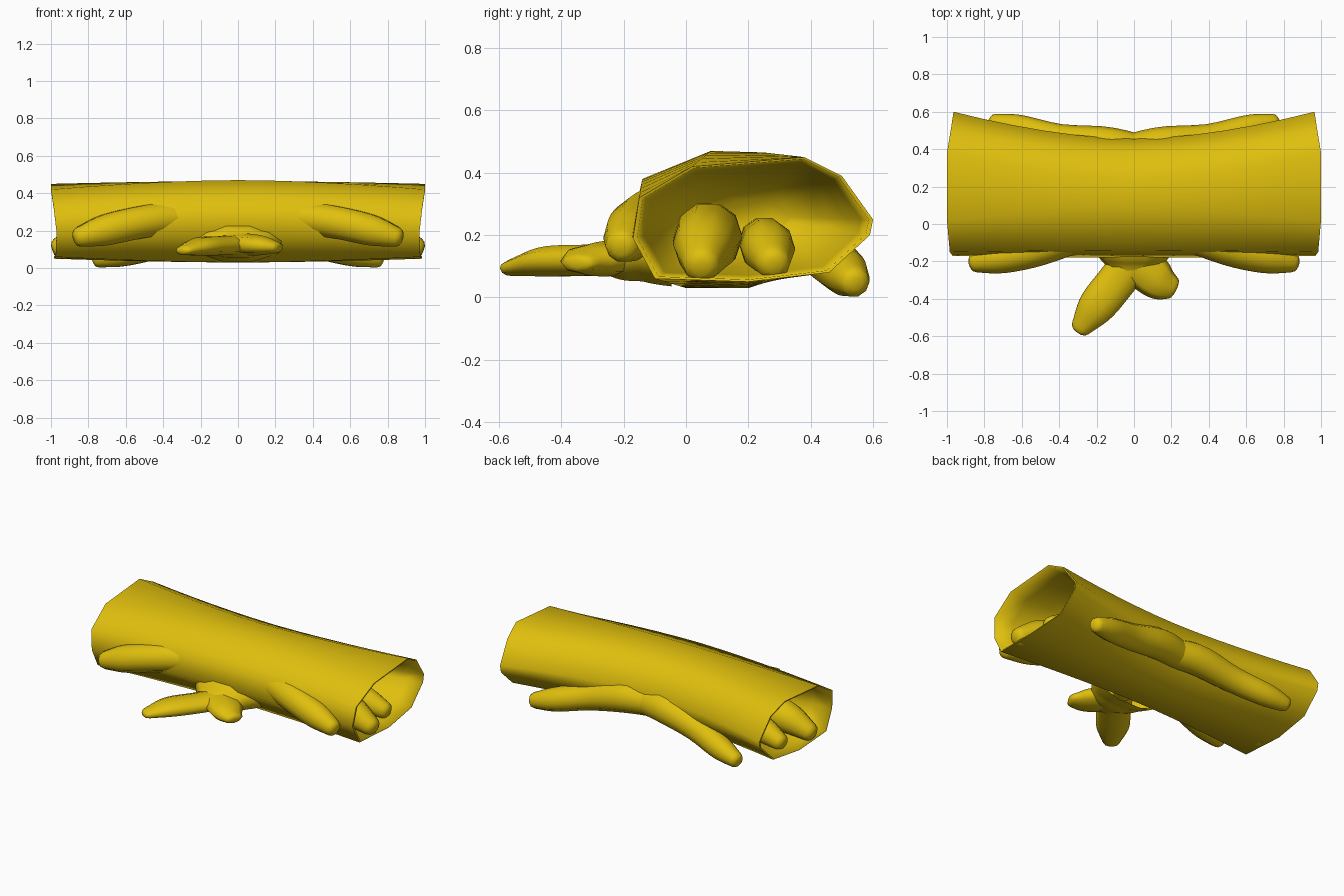
import bpy, bmesh, math
from mathutils import Vector

if "Cube" in bpy.data.objects:
    bpy.data.objects.remove(bpy.data.objects["Cube"])

mat = bpy.data.materials.new("mustard")
mat.diffuse_color = (0.74, 0.52, 0.004, 1)
mat.use_nodes = True
mat.node_tree.nodes["Principled BSDF"].inputs["Base Color"].default_value = mat.diffuse_color


def spline(pts, t):
    """Catmull-Rom sample of a list of vectors, t in 0..1."""
    n = len(pts) - 1
    i = min(int(t * n), n - 1)
    f = t * n - i
    b, c = pts[i], pts[i + 1]
    a = pts[i - 1] if i > 0 else b * 2 - c
    d = pts[i + 2] if i + 2 <= n else c * 2 - b
    return 0.5 * (2 * b + (c - a) * f + (2 * a - 5 * b + 4 * c - d) * f * f
                  + (3 * b - a - 3 * c + d) * f ** 3)


def add_mirror(ob):
    m = ob.modifiers.new("mirror", 'MIRROR')
    m.use_mirror_merge = False


def loft(name, rings, cap_start=False, cap_end=False):
    """Skin equal rings of points into a smooth surface."""
    bm = bmesh.new()
    vs = [[bm.verts.new(p) for p in r] for r in rings]
    n = len(rings[0])
    for a, b in zip(vs, vs[1:]):
        for j in range(n):
            k = (j + 1) % n
            bm.faces.new((a[j], a[k], b[k], b[j]))
    if cap_start:
        bm.faces.new(vs[0][::-1])
    if cap_end:
        bm.faces.new(vs[-1])
    bmesh.ops.recalc_face_normals(bm, faces=bm.faces)
    me = bpy.data.meshes.new(name)
    bm.to_mesh(me)
    bm.free()
    for p in me.polygons:
        p.use_smooth = True
    me.materials.append(mat)
    ob = bpy.data.objects.new(name, me)
    bpy.context.collection.objects.link(ob)
    return ob


def limb(name, path, mirror=True, flat=1.0, sides=10, steps=14, blunt=0.6):
    """Tapered rounded limb along (x, y, z, radius) stations."""
    pts = [Vector(p) for p in path]
    rings = []
    for s in range(steps + 1):
        t = s / steps
        p = spline(pts, t)
        q = (spline(pts, min(t + .02, 1)) - spline(pts, max(t - .02, 0))).to_3d().normalized()
        side = q.cross(Vector((0, 0, 1))).normalized()
        rings.append((p.to_3d(), side, side.cross(q), p.w))
    # rounded tip
    c, side, up, r = rings[-1]
    for a in (35, 65):
        a = math.radians(a)
        rings.append((c + q * r * blunt * math.sin(a), side, up, r * math.cos(a)))
    loops = [[c + side * r * math.cos(2 * math.pi * j / sides)
              + up * r * flat * math.sin(2 * math.pi * j / sides) for j in range(sides)]
             for c, side, up, r in rings]
    ob = loft(name, loops, False, True)
    if mirror:
        add_mirror(ob)
    return ob


# sleeve, waisted in the middle and flared at both ends
end = [(-.17, .19), (-.15, .32), (.02, .42), (.38, .45), (.5, .39),
       (.6, .25), (.59, .2), (.46, .08), (.2, .05), (-.1, .06)]
mid = [(-.18, .2), (-.14, .38), (.08, .47), (.25, .465), (.38, .41),
       (.455, .27), (.45, .2), (.35, .08), (.2, .03), (0, .03)]
rim = [.97, .985, 1, 1, .98, .965, .965, .97, .985, .975]
rings = []
for s in range(-6, 7):
    u = s / 6
    w = abs(u) ** 1.7
    rings.append([(u * x, a[0] + (b[0] - a[0]) * w, a[1] + (b[1] - a[1]) * w)
                  for x, a, b in zip(rim, mid, end)])
loft("sleeve", rings)

# hollow at each end, narrowing inwards to a closed bottom
cy, cz = .22, .26
hollow = []
for depth, k in ((0, 1), (0, .965), (.12, .9), (.28, .78), (.42, .6), (.5, .3)):
    hollow.append([(x - depth, cy + (y - cy) * k, cz + (z - cz) * k)
                   for x, (y, z) in zip(rim, end)])
add_mirror(loft("end_hollow", hollow, False, True))

# mirrored limbs spreading from the middle
limb("front_limb", [(.2, -.03, .27, .08), (.38, -.09, .265, .09), (.55, -.145, .24, .09),
                    (.72, -.18, .2, .085), (.85, -.205, .165, .055)])
limb("inner_front_limb", [(.45, .07, .2, .11), (.62, .07, .19, .11),
                          (.8, .06, .165, .1), (.96, .05, .105, .06)])
limb("inner_back_limb", [(.45, .25, .18, .08), (.6, .255, .17, .085),
                         (.75, .265, .155, .085), (.9, .28, .11, .055)])
limb("back_limb", [(-.05, .385, .19, .09), (.15, .42, .19, .1), (.4, .45, .135, .085),
                   (.62, .51, .08, .075), (.75, .54, .05, .05)])

# swelling under the front middle, with two uneven twigs
limb("front_swelling", [(0, -.06, .15, .27), (0, -.14, .14, .22), (0, -.2, .125, .17),
                        (0, -.25, .12, .12)], mirror=False, flat=.45)
limb("long_twig", [(.03, -.14, .13, .11), (-.08, -.29, .12, .105),
                   (-.2, -.44, .115, .1), (-.285, -.555, .095, .055)],
     mirror=False, flat=.5)
limb("short_twig", [(0, -.18, .13, .11), (.07, -.25, .125, .115),
                    (.14, -.31, .12, .1), (.21, -.345, .11, .06)],
     mirror=False, flat=.5, sides=8, blunt=.3)
